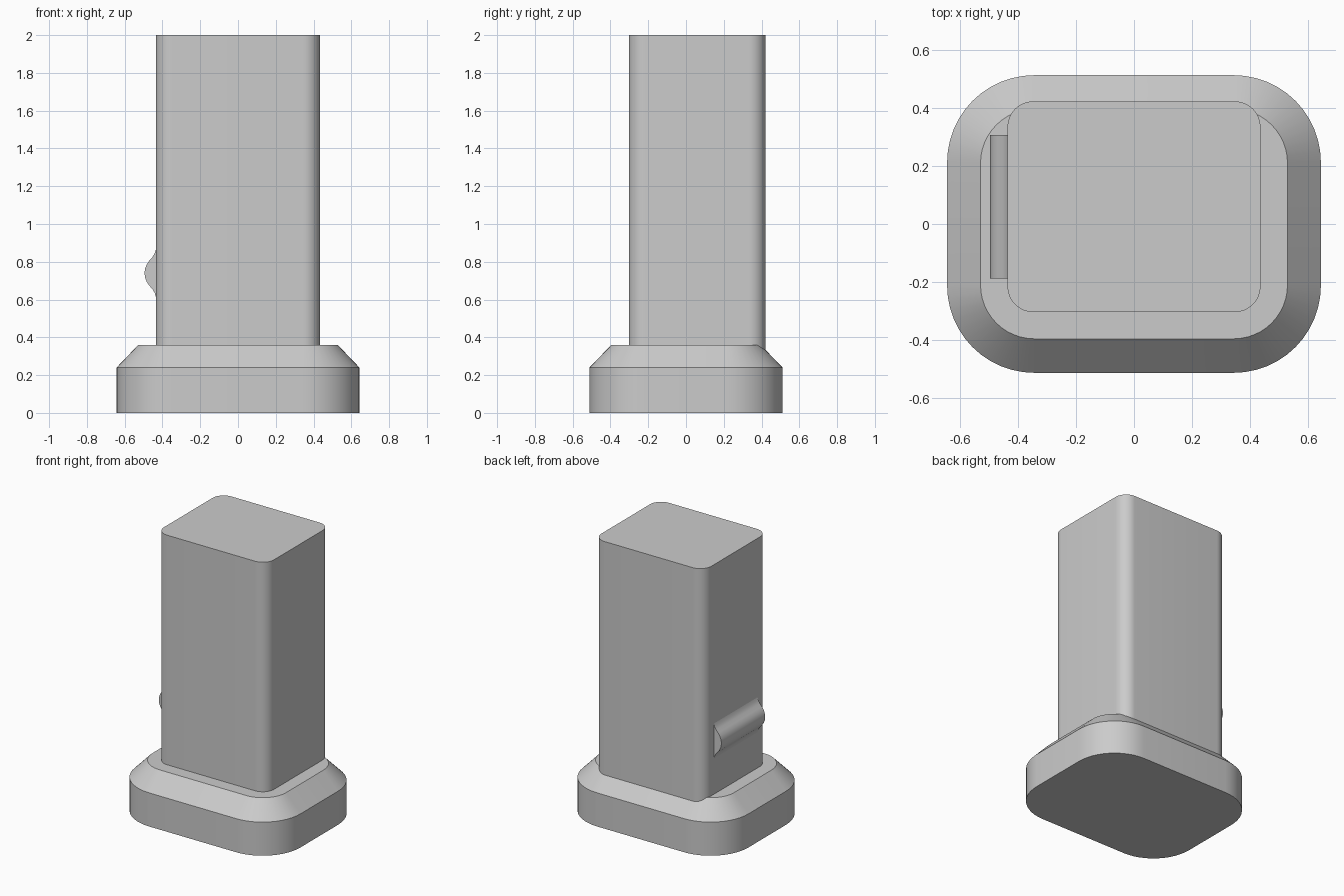
import bpy
import bmesh
from math import cos, sin, pi, radians

cube = bpy.data.objects.get("Cube")
if cube:
    bpy.data.objects.remove(cube, do_unlink=True)

grey = bpy.data.materials.new("plain grey")
grey.use_nodes = True
colour = (0.6, 0.6, 0.6, 1)
grey.diffuse_color = colour
grey.node_tree.nodes["Principled BSDF"].inputs["Base Color"].default_value = colour


def rounded_rect(half_x, y0, y1, radius, steps=12):
    """Counter-clockwise outline of a rectangle with round corners."""
    points = []
    corners = [(half_x - radius, y1 - radius), (radius - half_x, y1 - radius),
               (radius - half_x, y0 + radius), (half_x - radius, y0 + radius)]
    for quarter, (cx, cy) in enumerate(corners):
        for i in range(steps + 1):
            a = (quarter + i / steps) * pi / 2
            points.append((cx + radius * cos(a), cy + radius * sin(a)))
    return points


def loft(name, rings):
    """Skin matching rings of 3D points and cap both ends."""
    bm = bmesh.new()
    loops = [[bm.verts.new(p) for p in ring] for ring in rings]
    n = len(loops[0])
    for low, high in zip(loops, loops[1:]):
        for i in range(n):
            j = (i + 1) % n
            bm.faces.new((low[i], low[j], high[j], high[i]))
    bm.faces.new(loops[0][::-1])
    bm.faces.new(loops[-1])
    bmesh.ops.recalc_face_normals(bm, faces=bm.faces)
    mesh = bpy.data.meshes.new(name)
    bm.to_mesh(mesh)
    bm.free()
    mesh.materials.append(grey)
    obj = bpy.data.objects.new(name, mesh)
    bpy.context.collection.objects.link(obj)
    bpy.ops.object.select_all(action='DESELECT')
    obj.select_set(True)
    bpy.context.view_layer.objects.active = obj
    bpy.ops.object.shade_smooth_by_angle(angle=radians(30))
    return obj


def ring(outline, z):
    return [(x, y, z) for x, y in outline]


# Base plinth with a chamfered top edge
wide = rounded_rect(0.643, -0.512, 0.512, 0.30)
narrow = rounded_rect(0.528, -0.395, 0.395, 0.185)
loft("base", [ring(wide, 0), ring(wide, 0.24), ring(narrow, 0.36)])

# Tall column, set towards the back of the base
shaft = rounded_rect(0.435, -0.303, 0.422, 0.088)
loft("column", [ring(shaft, 0.25), ring(shaft, 2.0)])

# Rounded ridge on the side wall, flaring where it meets the column
half = [(-0.42, 0.13), (-0.435, 0.125), (-0.441, 0.105), (-0.453, 0.085),
        (-0.469, 0.067), (-0.483, 0.047), (-0.492, 0.024)]
profile = half + [(-0.495, 0)] + [(x, -z) for x, z in reversed(half)]
loft("side_ridge", [[(x, y, 0.74 + z) for x, z in profile]
                    for y in (-0.187, 0.307)])
